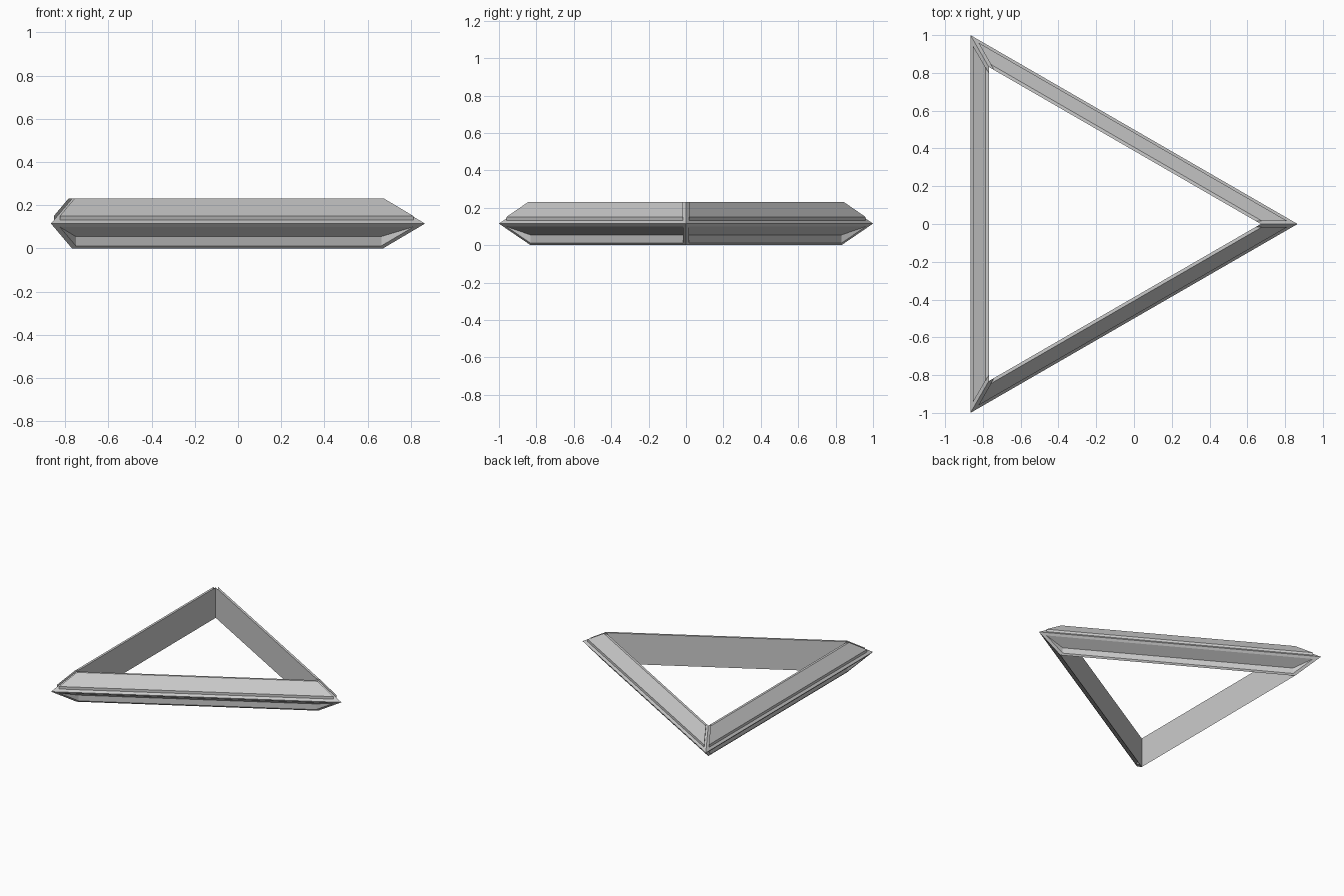
import bpy, bmesh, math

if "Cube" in bpy.data.objects:
    bpy.data.objects.remove(bpy.data.objects["Cube"])

R3 = math.sqrt(3)
R_OUT, R_IN, H = 1 / R3, 0.48, 0.23
CX = -R_OUT / 2          # triangle centroid
ANGLES = [math.pi, math.pi / 3, -math.pi / 3]


def mitred_bars(name, profile, gap=0.0, ends=True, close=True):
    """Sweep an (inradius, z) profile along three sides, mitred at the corners."""
    bm = bmesh.new()
    n = len(profile)
    for a in ANGLES:
        c, s = math.cos(a), math.sin(a)
        rows = []
        for sign in (-1, 1):
            row = []
            for r, z in profile:
                t = sign * (r * R3 - 2 * gap)
                row.append(bm.verts.new((CX + r * c - t * s, r * s + t * c, z)))
            rows.append(row)
        for i in range(n if close else n - 1):
            j = (i + 1) % n
            bm.faces.new((rows[0][i], rows[0][j], rows[1][j], rows[1][i]))
        if ends:
            bm.faces.new(rows[0])
            bm.faces.new(rows[1])
    bmesh.ops.remove_doubles(bm, verts=bm.verts, dist=1e-5)
    bmesh.ops.recalc_face_normals(bm, faces=bm.faces)
    mesh = bpy.data.meshes.new(name)
    bm.to_mesh(mesh)
    bm.free()
    ob = bpy.data.objects.new(name, mesh)
    bpy.context.collection.objects.link(ob)
    return ob


# Triangular frame with a pointed outer edge
frame = mitred_bars("frame", [(R_IN, 0), (R_OUT, H / 2), (R_IN, H)], ends=False)

# Grooves under the outer edge, stopping short of the corners
cutter = mitred_bars("groove_cutter",
                     [(0.565, 0.10), (0.49, 0.055), (0.49, 0.01), (0.60, 0.01)], gap=0.016)
cutter.hide_render = True
cutter.hide_viewport = True
mod = frame.modifiers.new("grooves", 'BOOLEAN')
mod.operation = 'DIFFERENCE'
mod.solver = 'EXACT'
mod.object = cutter

# Raised panels on the upper slopes
panels = mitred_bars("raised_panels",
                     [(0.564, 0.13), (0.564, 0.15), (0.497, H), (R_IN, H)],
                     gap=0.016, close=False)
